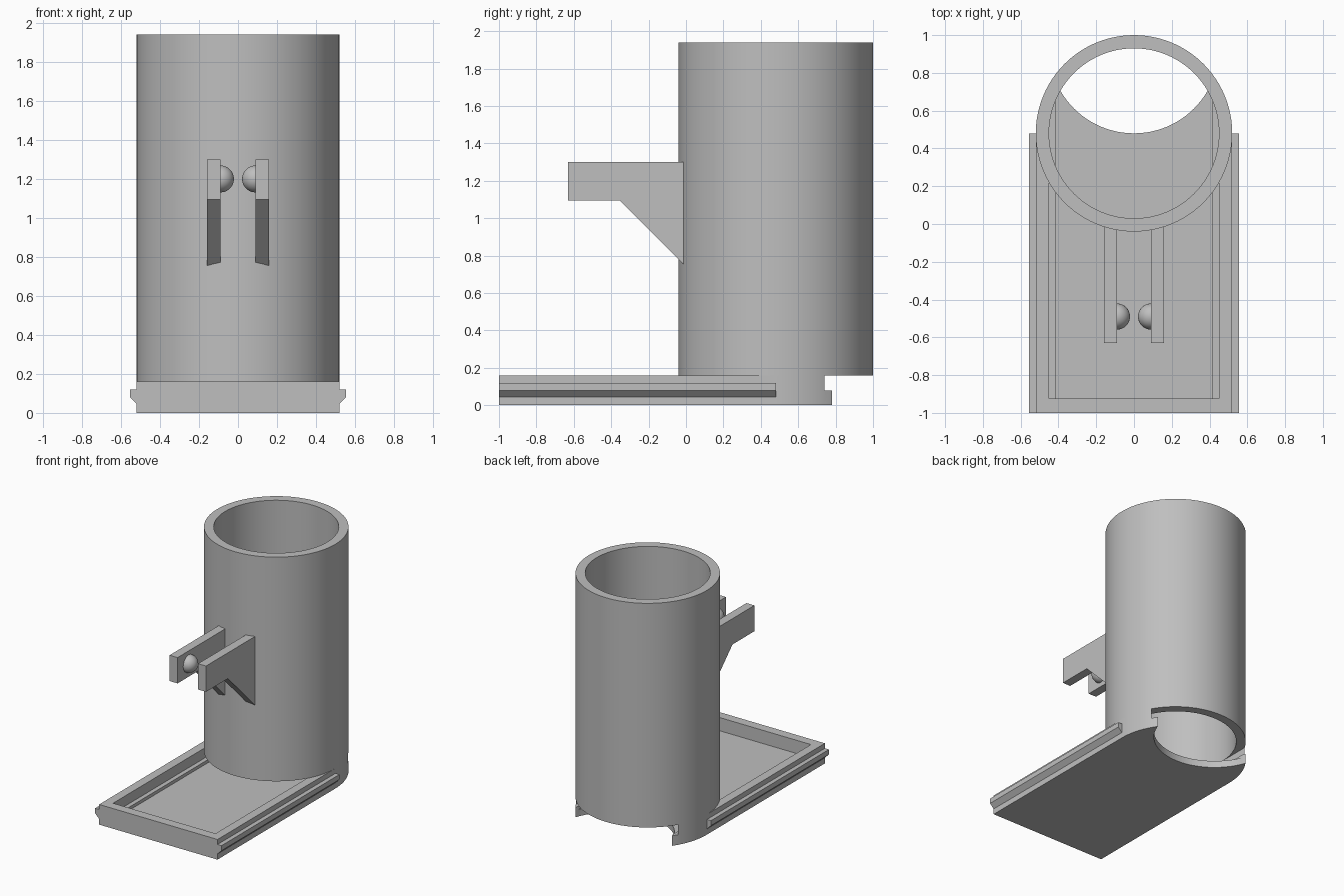
import bpy, bmesh, math
from mathutils import Vector

cube = bpy.data.objects.get("Cube")
if cube:
    bpy.data.objects.remove(cube, do_unlink=True)

grey = bpy.data.materials.new("plain grey")
grey.use_nodes = True
colour = (0.52, 0.52, 0.52, 1)
grey.diffuse_color = colour
grey.node_tree.nodes["Principled BSDF"].inputs["Base Color"].default_value = colour

CY, R_OUT, R_IN = 0.48, 0.52, 0.45   # tube axis and radii
BASE_H, TOP = 0.16, 1.94
SEGS = 96


def arc(cx, cy, r, start, end, n):
    return [(cx + r * math.cos(start + (end - start) * i / n),
             cy + r * math.sin(start + (end - start) * i / n)) for i in range(n + 1)]


def finish(name, bm, smooth=True):
    bmesh.ops.recalc_face_normals(bm, faces=bm.faces)
    mesh = bpy.data.meshes.new(name)
    bm.to_mesh(mesh)
    bm.free()
    mesh.materials.append(grey)
    obj = bpy.data.objects.new(name, mesh)
    bpy.context.collection.objects.link(obj)
    if smooth:
        shade(obj)
    return obj


def shade(obj):
    bpy.ops.object.select_all(action='DESELECT')
    obj.select_set(True)
    bpy.context.view_layer.objects.active = obj
    bpy.ops.object.shade_smooth_by_angle(angle=math.radians(30))


def prism(name, profile, axis, low, high):
    """Extrude a 2D profile along x, y or z."""
    place = {'x': lambda a, b: (low, a, b),
             'y': lambda a, b: (a, low, b),
             'z': lambda a, b: (a, b, low)}[axis]
    step = {'x': (1, 0, 0), 'y': (0, 1, 0), 'z': (0, 0, 1)}[axis]
    bm = bmesh.new()
    face = bm.faces.new([bm.verts.new(place(a, b)) for a, b in profile])
    out = bmesh.ops.extrude_face_region(bm, geom=[face])
    verts = [v for v in out["geom"] if isinstance(v, bmesh.types.BMVert)]
    bmesh.ops.translate(bm, verts=verts, vec=Vector(step) * (high - low))
    return finish(name, bm, False)


def rectangle(half_x, y0, y1):
    return [(-half_x, y0), (half_x, y0), (half_x, y1), (-half_x, y1)]


def cut(target, cutter):
    cutter.hide_render = True
    mod = target.modifiers.new("cut", 'BOOLEAN')
    mod.operation, mod.solver, mod.object = 'DIFFERENCE', 'EXACT', cutter
    bpy.ops.object.select_all(action='DESELECT')
    bpy.context.view_layer.objects.active = target
    target.select_set(True)
    bpy.ops.object.modifier_apply(modifier=mod.name)
    bpy.data.objects.remove(cutter, do_unlink=True)


# Sliding base tray with a rounded back, stepped pocket and scooped drain opening
outline = [(-R_OUT, -1), (R_OUT, -1)] + arc(0, CY, R_OUT, 0, math.pi, SEGS // 2)
base = prism("base_tray", outline, 'z', 0, BASE_H)
cut(base, prism("pocket_cutter", rectangle(R_IN, -0.925, 1.3), 'z', 0.08, 0.4))
cut(base, prism("floor_cutter", rectangle(0.415, -0.925, 1.3), 'z', 0.055, 0.3))
scoop = arc(0, CY + R_IN, R_IN, 0, 2 * math.pi, SEGS)[:-1]
cut(base, prism("scoop_cutter", scoop, 'z', -0.2, 0.5))
shade(base)

# Open vertical tube
bm = bmesh.new()
rings = []
for r, z in ((R_OUT, BASE_H), (R_OUT, TOP), (R_IN, TOP), (R_IN, BASE_H)):
    rings.append([bm.verts.new((x, y, z))
                  for x, y in arc(0, CY, r, 0, 2 * math.pi, SEGS)[:-1]])
for k in range(4):
    a, b = rings[k], rings[(k + 1) % 4]
    for i in range(SEGS):
        j = (i + 1) % SEGS
        bm.faces.new((a[i], a[j], b[j], b[i]))
finish("tube", bm)

for side, s in (("left", 1), ("right", -1)):
    # Side rail with a chamfered underside
    rail = [(0.51, 0.045), (0.52, 0.045), (0.555, 0.08), (0.555, 0.12), (0.51, 0.12)]
    prism(side + "_rail", [(s * x, z) for x, z in rail], 'y', -1, CY)

    # Bracket arm on the tube front
    arm = [(-0.63, 1.3), (-0.63, 1.095), (-0.355, 1.095), (0, 0.74), (0, 1.3)]
    prism(side + "_bracket", arm, 'x', *sorted((s * 0.09, s * 0.16)))

    # Rounded snap knob on the inner face of the arm
    bm = bmesh.new()
    bmesh.ops.create_uvsphere(bm, u_segments=32, v_segments=16, radius=0.069)
    bmesh.ops.translate(bm, verts=bm.verts, vec=(s * 0.09, -0.49, 1.2))
    bmesh.ops.bisect_plane(bm, geom=bm.verts[:] + bm.edges[:] + bm.faces[:],
                           plane_co=(s * 0.095, 0, 0), plane_no=(s, 0, 0), clear_outer=True)
    finish(side + "_knob", bm)
